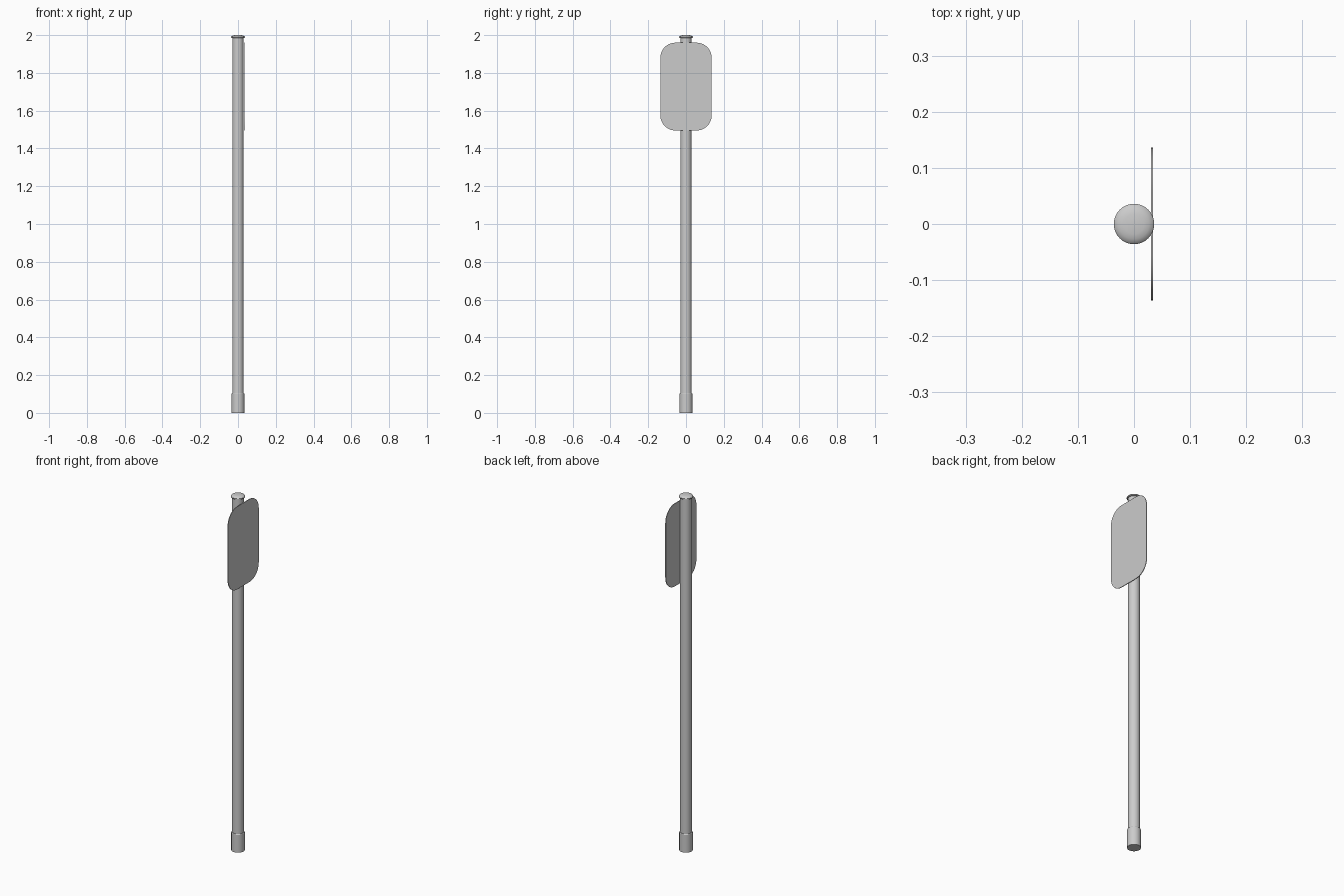
import bpy, bmesh, math

if "Cube" in bpy.data.objects:
    bpy.data.objects.remove(bpy.data.objects["Cube"])

def finish(name, bm, angle=30):
    bmesh.ops.recalc_face_normals(bm, faces=bm.faces)
    me = bpy.data.meshes.new(name)
    bm.to_mesh(me)
    bm.free()
    ob = bpy.data.objects.new(name, me)
    bpy.context.collection.objects.link(ob)
    bpy.ops.object.select_all(action='DESELECT')
    ob.select_set(True)
    bpy.context.view_layer.objects.active = ob
    bpy.ops.object.shade_smooth_by_angle(angle=math.radians(angle))
    return ob

def lathe(name, profile, sides=32):
    """Closed solid of revolution about z from (radius, height) points."""
    bm = bmesh.new()
    rings = [[bm.verts.new((r * math.cos(2 * math.pi * i / sides),
                            r * math.sin(2 * math.pi * i / sides), z))
              for i in range(sides)] for r, z in profile]
    for a, b in zip(rings, rings[1:]):
        for i in range(sides):
            j = (i + 1) % sides
            bm.faces.new((a[i], a[j], b[j], b[i]))
    bm.faces.new(rings[0])
    bm.faces.new(rings[-1])
    return finish(name, bm)

# Ground sleeve with a small chamfered lip
lathe("base_sleeve", [(0.0345, 0), (0.0345, 0.1), (0.0325, 0.103), (0.029, 0.103)])

# Main post
lathe("post", [(0.03, 0.05), (0.03, 1.99)])

# Shallow domed cap with overhanging rim
lathe("post_cap", [(0.03, 1.985), (0.034, 1.985), (0.036, 1.987), (0.036, 1.991),
                   (0.034, 1.994), (0.027, 1.9975), (0.018, 2.0)])

# Rounded sign plate on the +x side
bm = bmesh.new()
hw, z0, z1, rad, steps = 0.136, 1.495, 1.96, 0.08, 10
corners = [(hw - rad, z1 - rad), (rad - hw, z1 - rad),
           (rad - hw, z0 + rad), (hw - rad, z0 + rad)]
outline = []
for k, (cy, cz) in enumerate(corners):
    for s in range(steps + 1):
        a = math.pi / 2 * (k + s / steps)
        outline.append(bm.verts.new((0.0305, cy + rad * math.cos(a), cz + rad * math.sin(a))))
face = bm.faces.new(outline)
ext = bmesh.ops.extrude_face_region(bm, geom=[face])
bmesh.ops.translate(bm, vec=(0.0035, 0, 0),
                    verts=[g for g in ext["geom"] if isinstance(g, bmesh.types.BMVert)])
finish("sign_plate", bm)
